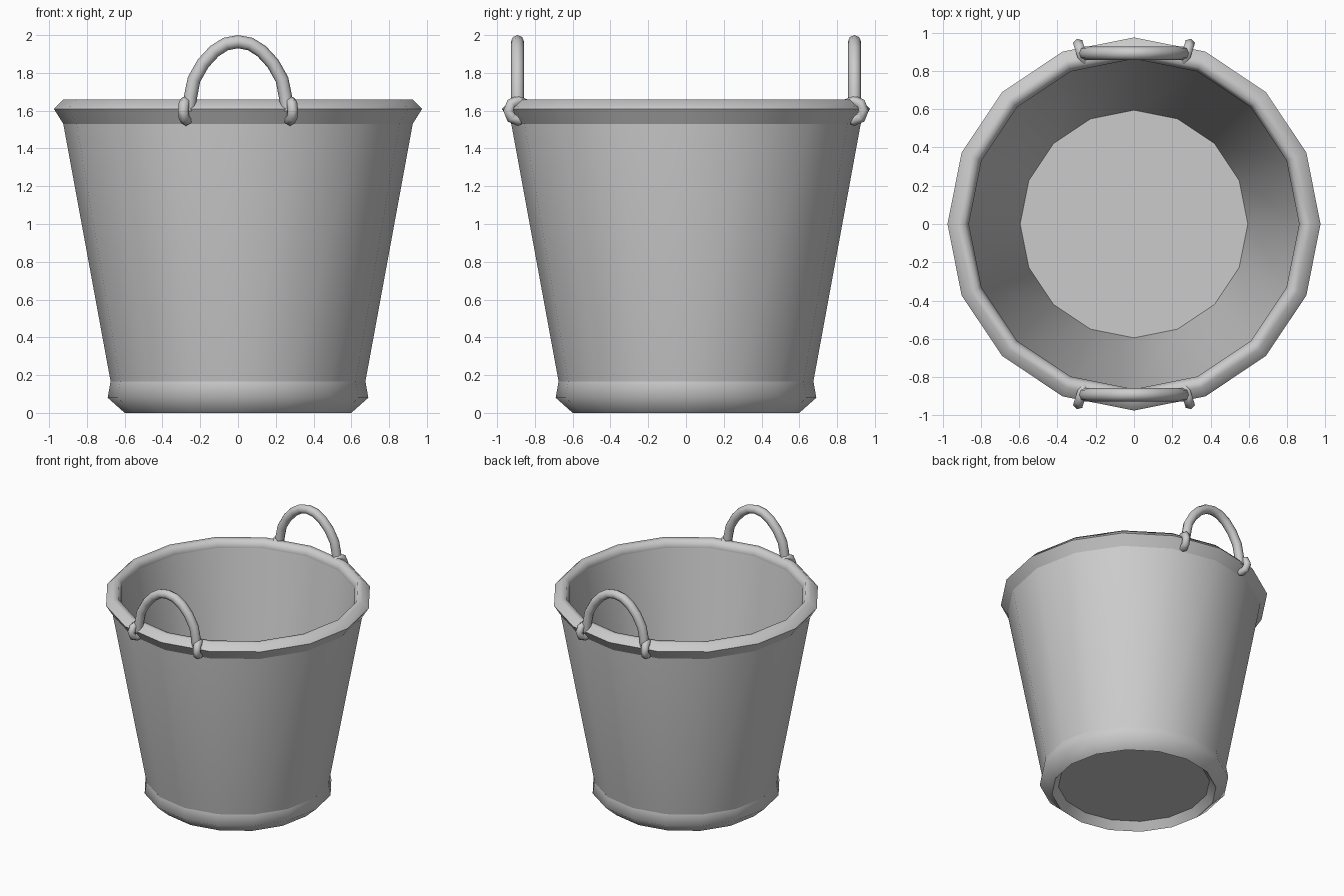
import bpy, bmesh
from math import sin, cos, pi, atan2, radians

if "Cube" in bpy.data.objects:
    bpy.data.objects.remove(bpy.data.objects["Cube"])

SIDES = 16


def smooth(obj, angle):
    bpy.ops.object.select_all(action='DESELECT')
    obj.select_set(True)
    bpy.context.view_layer.objects.active = obj
    bpy.ops.object.shade_smooth_by_angle(angle=radians(angle))


def lathe(name, profile, angle=50):
    """Revolve a closed (radius, z) outline around z; radius 0 becomes a cap."""
    bm = bmesh.new()
    rings = []
    for i in range(SIDES):
        a = 2 * pi * i / SIDES
        rings.append([bm.verts.new((r * cos(a), r * sin(a), z)) for r, z in profile])
    n = len(profile)
    for i in range(SIDES):
        p, q = rings[i], rings[(i + 1) % SIDES]
        for j in range(n):
            k = (j + 1) % n
            if profile[j][0] == 0 and profile[k][0] == 0:
                continue
            bm.faces.new((p[j], q[j], q[k], p[k]))
    bmesh.ops.remove_doubles(bm, verts=bm.verts, dist=1e-5)
    bmesh.ops.recalc_face_normals(bm, faces=bm.faces)
    mesh = bpy.data.meshes.new(name)
    bm.to_mesh(mesh)
    bm.free()
    obj = bpy.data.objects.new(name, mesh)
    bpy.context.collection.objects.link(obj)
    smooth(obj, angle)


# Tapered wall with thickness and floor
lathe("bucket_body", [(0, 0.06), (0.655, 0.06), (0.925, 1.53), (0.925, 1.6),
                      (0.865, 1.6), (0.595, 0.12), (0, 0.12)])

# Rolled rim and base ring
lathe("rim", [(0.925, 1.53), (0.975, 1.61), (0.925, 1.66), (0.885, 1.655),
              (0.863, 1.61), (0.875, 1.55)], 70)
lathe("base_ring", [(0.60, 0.0), (0.69, 0.08), (0.675, 0.165), (0.62, 0.11),
                    (0.545, 0.07)], 65)

# Arched handles, one half of the path mirrored
half = [(0.262, 1.60), (0.25, 1.68), (0.233, 1.765), (0.185, 1.85), (0.125, 1.915), (0.065, 1.953)]
path = half + [(0, 1.965)] + [(-x, z) for x, z in reversed(half)]
for side, label in ((-1, "front"), (1, "back")):
    curve = bpy.data.curves.new(label + "_handle", 'CURVE')
    curve.dimensions = '3D'
    curve.bevel_depth = 0.035
    curve.bevel_resolution = 2
    curve.use_fill_caps = True
    spline = curve.splines.new('POLY')
    spline.points.add(len(path) - 1)
    for pt, (x, z) in zip(spline.points, path):
        pt.co = (x, side * 0.892, z, 1)
    handle = bpy.data.objects.new(label + "_handle", curve)
    bpy.context.collection.objects.link(handle)
    bpy.ops.object.select_all(action='DESELECT')
    handle.select_set(True)
    bpy.context.view_layer.objects.active = handle
    bpy.ops.object.convert(target='MESH')
    smooth(bpy.context.object, 60)

    # Loops that clasp the rim at each handle foot
    for sx, end in ((-1, "left"), (1, "right")):
        x, y = sx * 0.275, side * 0.89
        bpy.ops.mesh.primitive_torus_add(
            major_radius=0.052, minor_radius=0.029, major_segments=8, minor_segments=6,
            location=(x, y, 1.6), rotation=(pi / 2, 0, atan2(y, x)))
        loop = bpy.context.object
        loop.name = f"{label}_{end}_handle_loop"
        smooth(loop, 70)
